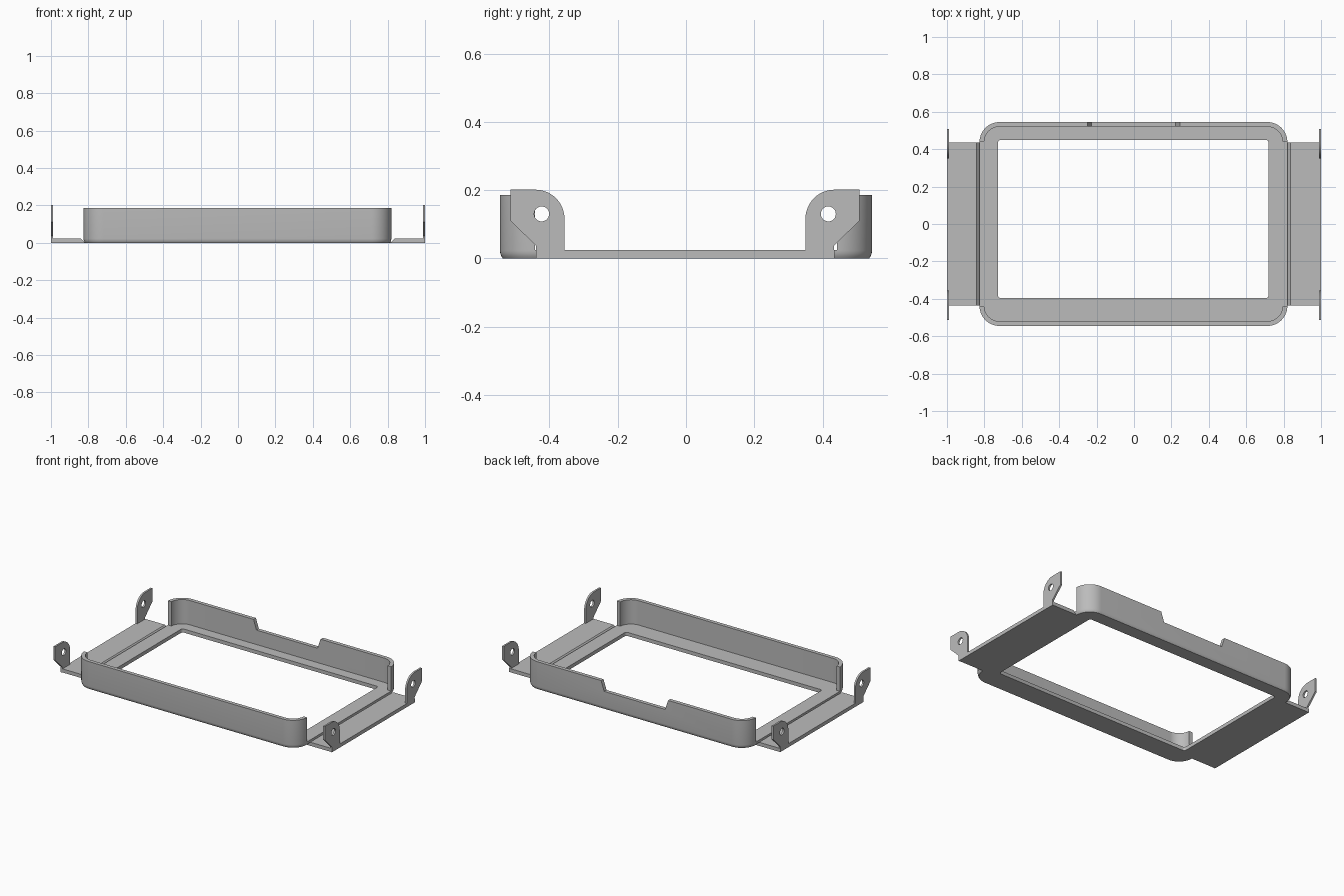
import bpy, bmesh
from math import sin, cos, pi, radians
from mathutils import Vector

cube = bpy.data.objects.get("Cube")
if cube:
    bpy.data.objects.remove(cube, do_unlink=True)

# Single flat colour
grey = bpy.data.materials.new("plain grey")
grey.use_nodes = True
colour = (0.5, 0.5, 0.5, 1)
grey.diffuse_color = colour
grey.node_tree.nodes["Principled BSDF"].inputs["Base Color"].default_value = colour

FLOOR, TOP, WALL = 0.024, 0.186, 0.025


def loft(name, rings):
    """Solid through matching closed rings of 3D points."""
    bm = bmesh.new()
    loops = [[bm.verts.new(p) for p in ring] for ring in rings]
    n = len(loops[0])
    for a, b in zip(loops, loops[1:]):
        for i in range(n):
            j = (i + 1) % n
            bm.faces.new((a[i], a[j], b[j], b[i]))
    bm.faces.new(loops[0][::-1])
    bm.faces.new(loops[-1])
    bmesh.ops.recalc_face_normals(bm, faces=bm.faces)
    mesh = bpy.data.meshes.new(name)
    bm.to_mesh(mesh)
    bm.free()
    mesh.materials.append(grey)
    obj = bpy.data.objects.new(name, mesh)
    bpy.context.collection.objects.link(obj)
    return obj


def prism(name, points, axis, lo, hi):
    """Extrude a 2D outline along an axis (0 = x, 1 = y, 2 = z)."""
    def place(p, d):
        q = list(p)
        q.insert(axis, d)
        return Vector(q)
    return loft(name, [[place(p, d) for p in points] for d in (lo, hi)])


def rounded(x0, x1, y0, y1, r, steps=14):
    pts = []
    for k, (cx, cy) in enumerate([(x1 - r, y1 - r), (x0 + r, y1 - r),
                                  (x0 + r, y0 + r), (x1 - r, y0 + r)]):
        for i in range(steps + 1):
            a = (k + i / steps) * pi / 2
            pts.append((cx + r * cos(a), cy + r * sin(a)))
    return pts


def cut(obj, cutter):
    mod = obj.modifiers.new("cut", 'BOOLEAN')
    mod.operation, mod.solver, mod.object = 'DIFFERENCE', 'EXACT', cutter
    bpy.context.view_layer.objects.active = obj
    bpy.ops.object.modifier_apply(modifier=mod.name)
    bpy.data.objects.remove(cutter, do_unlink=True)


def smooth(obj):
    bpy.ops.object.select_all(action='DESELECT')
    obj.select_set(True)
    bpy.context.view_layer.objects.active = obj
    bpy.ops.object.shade_smooth_by_angle(angle=radians(30))


# Tray with a softened lower edge
X0, X1, Y, R = -0.826, 0.82, 0.545, 0.107


def tray_ring(inset, z):
    pts = rounded(X0 + inset, X1 - inset, -Y + inset, Y - inset, R - inset)
    return [Vector((x, y, z)) for x, y in pts]


tray = loft("tray_frame", [tray_ring(i, z) for i, z in
                           [(0.008, 0), (0.004, 0.006), (0.001, 0.014), (0, 0.022), (0, TOP)]])
cut(tray, prism("cavity", rounded(X0 + WALL, X1 - WALL, -Y + WALL, Y - WALL, R - WALL),
                2, FLOOR, 0.3))
cut(tray, prism("window", rounded(-0.727, 0.72, -0.396, 0.45, 0.015, 4), 2, -0.1, 0.3))
# Open ends, then the shallow notch in the back wall
cut(tray, prism("open_ends", [(-0.442, FLOOR), (0.442, FLOOR), (0.442, 0.3), (-0.442, 0.3)],
                0, -0.95, 0.95))
cut(tray, prism("back_notch", [(-0.228, 0.12), (0.222, 0.12), (0.245, TOP + 0.001),
                               (0.245, 0.3), (-0.25, 0.3), (-0.25, TOP + 0.001)], 1, 0.48, 0.6))
smooth(tray)

# Ear outline: vertical inner side, rounded top corner, slanted lower outer side
ear = [(0.436, 0), (0.436, 0.036), (0.511, 0.11), (0.511, 0.201)]
ear += [(0.438 - 0.085 * sin(a), 0.116 + 0.085 * cos(a))
        for a in (i * pi / 24 for i in range(13))]
ear += [(0.353, 0)]
hole = [(0.42 + 0.022 * cos(i * pi / 12), 0.13 + 0.022 * sin(i * pi / 12)) for i in range(24)]

# Side flanges with a fold groove, and two pierced ears on each
for side, sx in (("left", 1), ("right", -1)):
    edge = 0.818 if sx > 0 else 0.823
    profile = [(edge - 0.01, 0), (1, 0), (1, FLOOR), (edge + 0.02, FLOOR),
               (edge, 0.004), (edge - 0.01, 0.004)]
    prism(side + "_flange", [(sx * x, z) for x, z in profile], 1, -0.437, 0.435)
    for end, sy in (("back", 1), ("front", -1)):
        def flip(pts):
            return [(sy * y - 0.003, z) for y, z in pts]
        tab = prism(f"{side}_{end}_ear", flip(ear), 0, sx * 0.988, sx * 1.0)
        cut(tab, prism("hole", flip(hole), 0, sx * 0.9, sx * 1.1))
        smooth(tab)
